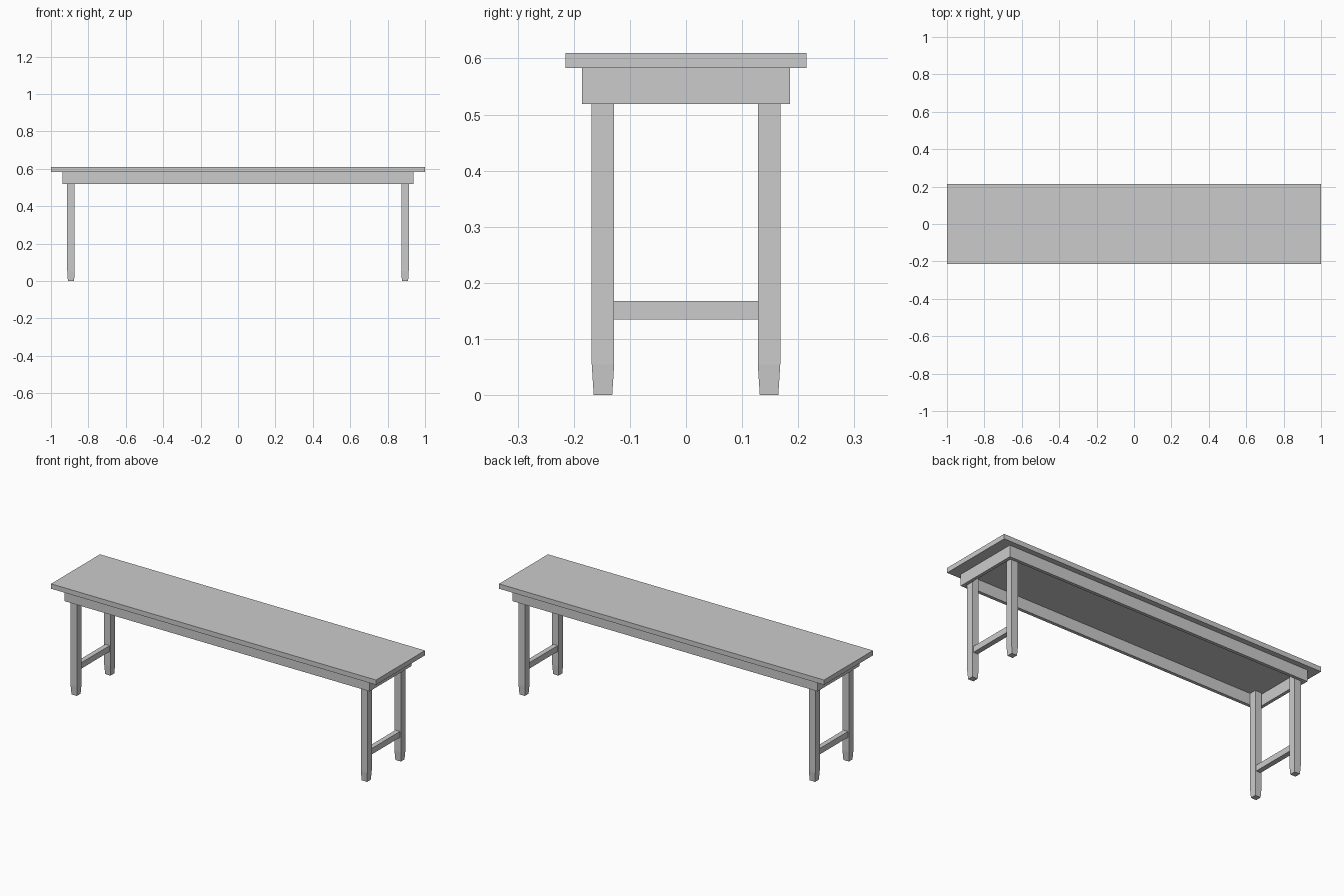
import bpy, bmesh

if "Cube" in bpy.data.objects:
    bpy.data.objects.remove(bpy.data.objects["Cube"])

LEG_X, LEG_Y, LEG_W = 0.893, 0.148, 0.04
APRON_X, APRON_Y, APRON_T = 0.939, 0.185, 0.018
Z_APRON, Z_TOP = 0.519, 0.583


def finish(name, bm):
    bmesh.ops.recalc_face_normals(bm, faces=bm.faces)
    mesh = bpy.data.meshes.new(name)
    bm.to_mesh(mesh)
    bm.free()
    obj = bpy.data.objects.new(name, mesh)
    bpy.context.collection.objects.link(obj)
    return obj


def box(name, x0, x1, y0, y1, z0, z1):
    bm = bmesh.new()
    bmesh.ops.create_cube(bm, size=1)
    for v in bm.verts:
        v.co = (x1 if v.co.x > 0 else x0,
                y1 if v.co.y > 0 else y0,
                z1 if v.co.z > 0 else z0)
    return finish(name, bm)


def leg(name, cx, cy):
    # Square post with a short tapered foot, running up inside the apron
    bm = bmesh.new()
    rings = []
    for z, w in ((0, 0.033), (0.055, LEG_W), (Z_TOP, LEG_W)):
        h = w / 2
        rings.append([bm.verts.new((cx + sx * h, cy + sy * h, z))
                      for sx, sy in ((-1, -1), (1, -1), (1, 1), (-1, 1))])
    for a, b in zip(rings, rings[1:]):
        for i in range(4):
            j = (i + 1) % 4
            bm.faces.new((a[i], a[j], b[j], b[i]))
    bm.faces.new(rings[0])
    bm.faces.new(rings[-1])
    return finish(name, bm)


# Seat board
box("seat", -1, 1, -0.215, 0.215, Z_TOP, 0.61)

# Apron frame: long rails and end rails
for side, s in (("front", -1), ("back", 1)):
    y = sorted((s * APRON_Y, s * (APRON_Y - APRON_T)))
    box(f"{side}_apron", -APRON_X, APRON_X, *y, Z_APRON, Z_TOP)
for side, s in (("left", -1), ("right", 1)):
    x = sorted((s * APRON_X, s * (APRON_X - APRON_T)))
    inner = APRON_Y - APRON_T
    box(f"{side}_apron", *x, -inner, inner, Z_APRON, Z_TOP)

# Legs and the stretcher joining each pair
for side, s in (("left", -1), ("right", 1)):
    cx = s * LEG_X
    leg(f"front_{side}_leg", cx, -LEG_Y)
    leg(f"back_{side}_leg", cx, LEG_Y)
    reach = LEG_Y - LEG_W / 2
    box(f"{side}_stretcher", cx - 0.014, cx + 0.014, -reach, reach, 0.135, 0.168)
